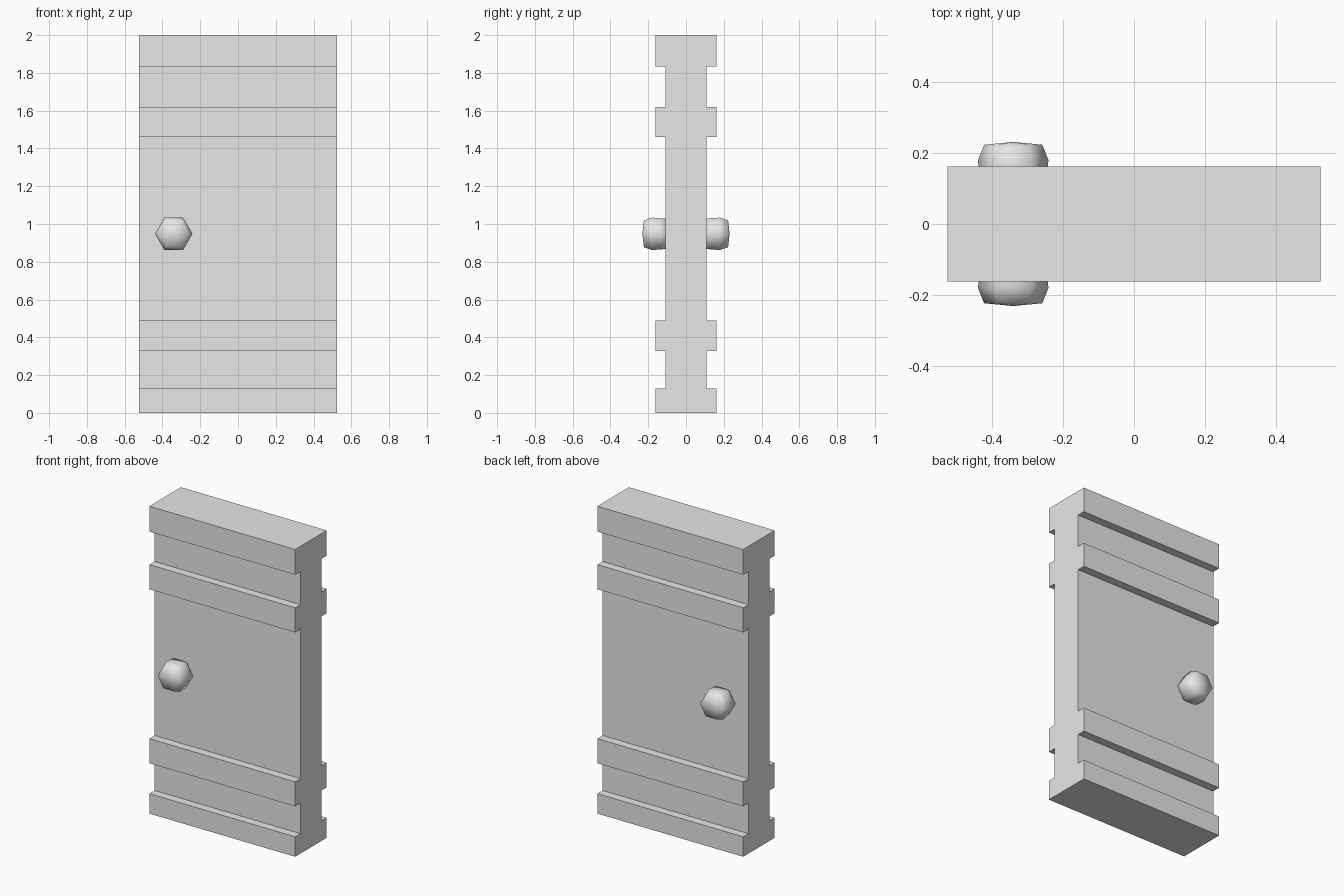
import bpy, bmesh, math

cube = bpy.data.objects.get("Cube")
if cube:
    bpy.data.objects.remove(cube, do_unlink=True)

grey = bpy.data.materials.new("plain grey")
grey.use_nodes = True
grey.diffuse_color = (0.8, 0.8, 0.8, 1)
grey.node_tree.nodes["Principled BSDF"].inputs["Base Color"].default_value = (0.8, 0.8, 0.8, 1)

HALF_WIDTH = 0.525
PANEL, BAND = 0.108, 0.162          # half thicknesses
BANDS = [(0, 0.13), (0.328, 0.488), (1.46, 1.62), (1.835, 2)]


def finish(name, bm):
    bmesh.ops.recalc_face_normals(bm, faces=bm.faces)
    mesh = bpy.data.meshes.new(name)
    bm.to_mesh(mesh)
    bm.free()
    mesh.materials.append(grey)
    obj = bpy.data.objects.new(name, mesh)
    bpy.context.collection.objects.link(obj)
    return obj


# Door slab: stepped side profile, mirrored front to back and extruded across
half = []
for low, high in BANDS:
    half += [(PANEL, low), (BAND, low), (BAND, high), (PANEL, high)]
half = half[1:-1]
outline = half + [(-y, z) for y, z in reversed(half)]
bm = bmesh.new()
side = bm.faces.new([bm.verts.new((-HALF_WIDTH, y, z)) for y, z in outline])
ext = bmesh.ops.extrude_face_region(bm, geom=[side], use_keep_orig=True)
moved = [g for g in ext["geom"] if isinstance(g, bmesh.types.BMVert)]
bmesh.ops.translate(bm, verts=moved, vec=(2 * HALF_WIDTH, 0, 0))
finish("door_slab", bm)


# Knobs: six-sided rounded studs, one on each face
def knob(name, direction):
    rings = [(0.1, 0.09), (0.135, 0.096), (0.18, 0.099), (0.223, 0.082)]
    bm = bmesh.new()
    loops = []
    for y, r in rings:
        loops.append([bm.verts.new((-0.34 + r * math.cos(i * math.pi / 3), direction * y,
                                    0.948 + r * math.sin(i * math.pi / 3))) for i in range(6)])
    for a, b in zip(loops, loops[1:]):
        for i in range(6):
            j = (i + 1) % 6
            bm.faces.new((a[i], a[j], b[j], b[i]))
    tip = bm.verts.new((-0.34, direction * 0.231, 0.948))
    for i in range(6):
        bm.faces.new((loops[-1][i], loops[-1][(i + 1) % 6], tip))
    bm.faces.new(loops[0])
    for f in bm.faces:
        f.smooth = True
    finish(name, bm)


knob("front_knob", -1)
knob("back_knob", 1)
